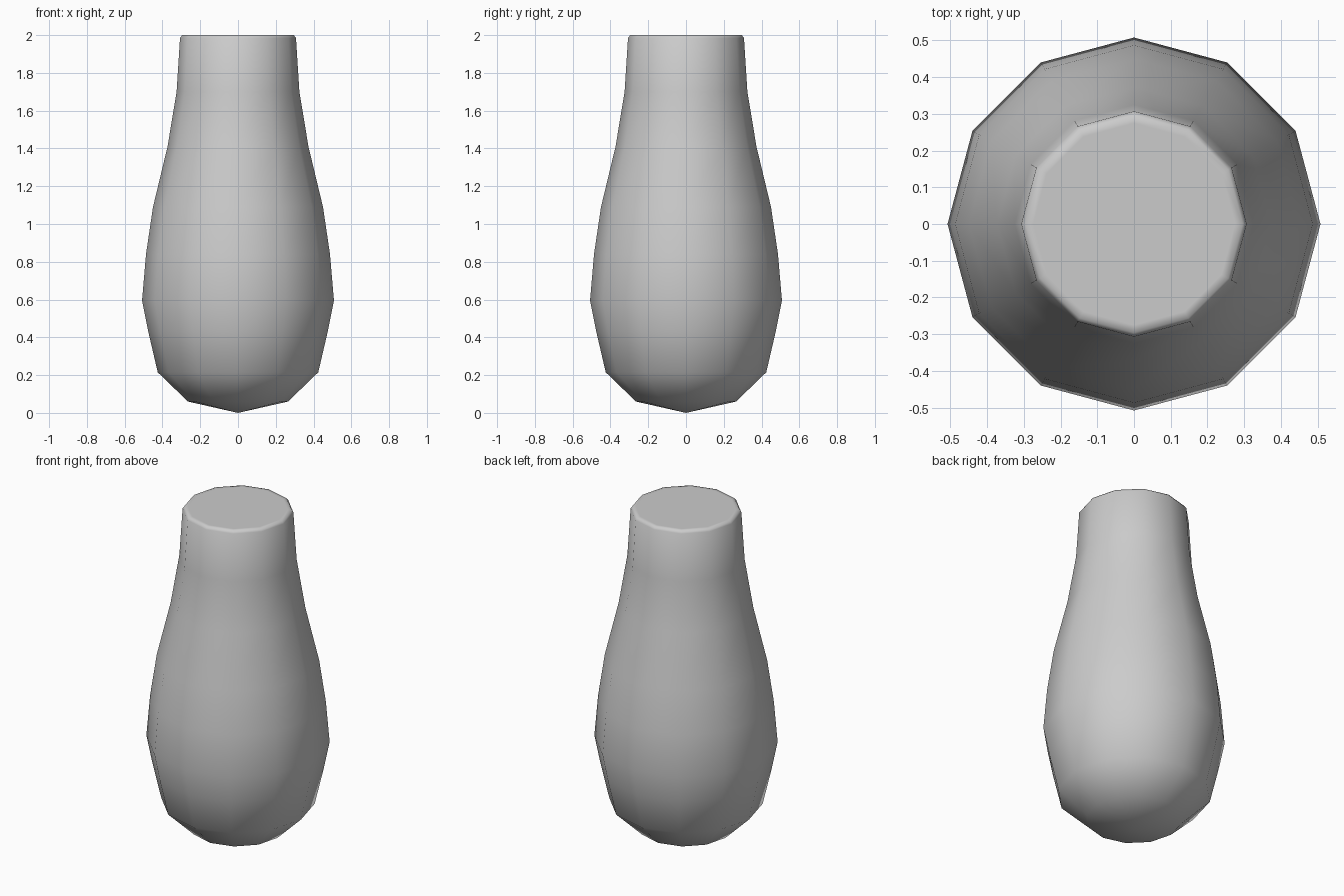
import bpy
import bmesh
from math import cos, sin, tau

cube = bpy.data.objects.get("Cube")
if cube:
    bpy.data.objects.remove(cube, do_unlink=True)

SIDES = 12
# Profile as (radius, height), from the rounded base to the softened rim
PROFILE = [(0.265, 0.06), (0.425, 0.215), (0.475, 0.43), (0.508, 0.595),
           (0.487, 0.84), (0.45, 1.09), (0.373, 1.41), (0.325, 1.7),
           (0.307, 1.985), (0.296, 2.0), (0.275, 2.0)]

# Plain grey surface
grey = bpy.data.materials.new("plain_grey")
grey.use_nodes = True
colour = (0.6, 0.6, 0.6, 1)
grey.diffuse_color = colour
grey.node_tree.nodes["Principled BSDF"].inputs["Base Color"].default_value = colour

# Lathe the vessel body: base fan, side bands, flat cap
bm = bmesh.new()
base = bm.verts.new((0, 0, 0))
rings = [[bm.verts.new((r * cos(tau * i / SIDES), r * sin(tau * i / SIDES), z))
          for i in range(SIDES)] for r, z in PROFILE]
for i in range(SIDES):
    j = (i + 1) % SIDES
    bm.faces.new((base, rings[0][j], rings[0][i]))
    for low, high in zip(rings, rings[1:]):
        bm.faces.new((low[i], low[j], high[j], high[i]))
bm.faces.new(rings[-1])
for face in bm.faces:
    face.smooth = True

mesh = bpy.data.meshes.new("vessel_body")
bm.to_mesh(mesh)
bm.free()
mesh.materials.append(grey)
body = bpy.data.objects.new("vessel_body", mesh)
bpy.context.collection.objects.link(body)
